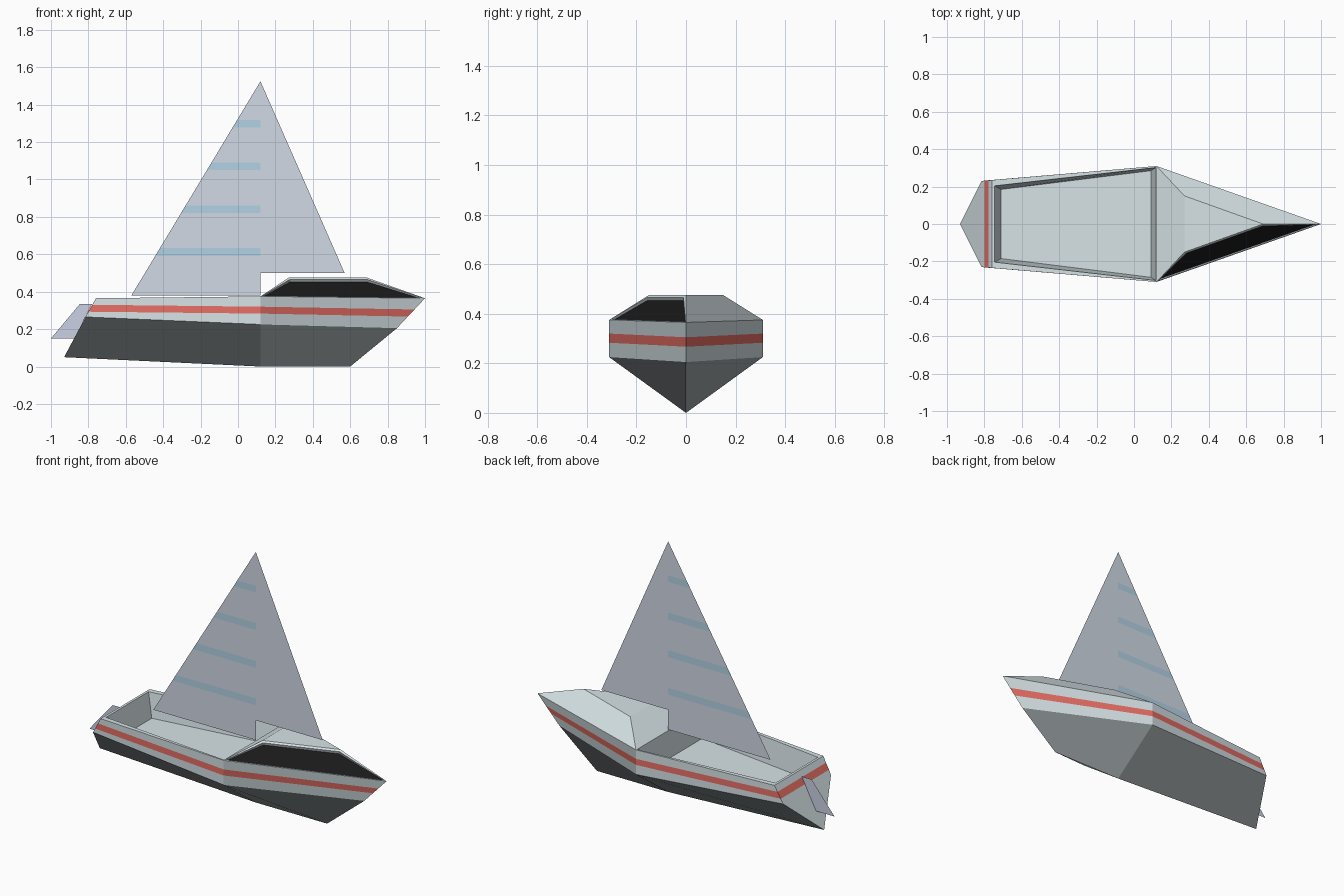
import bpy, bmesh

if "Cube" in bpy.data.objects:
    bpy.data.objects.remove(bpy.data.objects["Cube"])


def material(name, r, g, b):
    m = bpy.data.materials.new(name)
    m.diffuse_color = (r, g, b, 1)
    m.use_nodes = True
    m.node_tree.nodes["Principled BSDF"].inputs["Base Color"].default_value = m.diffuse_color
    return m


PALE = material("pale_paint", 0.68, 0.77, 0.80)
DARK = material("dark_paint", 0.36, 0.40, 0.41)
RED = material("red_paint", 0.80, 0.16, 0.13)
BLACK = material("window_black", 0.01, 0.01, 0.01)
FRAME = material("window_frame", 0.25, 0.28, 0.29)
CLOTH = material("sail_cloth", 0.64, 0.70, 0.79)
BLUE = material("sail_blue", 0.45, 0.65, 0.78)
FIN = material("rudder_paint", 0.60, 0.64, 0.78)


def finish(name, bm, *mats, normals=True):
    bmesh.ops.remove_doubles(bm, verts=bm.verts[:], dist=1e-5)
    if normals:
        bmesh.ops.recalc_face_normals(bm, faces=bm.faces[:])
    me = bpy.data.meshes.new(name)
    bm.to_mesh(me)
    bm.free()
    for m in mats:
        me.materials.append(m)
    ob = bpy.data.objects.new(name, me)
    bpy.context.collection.objects.link(ob)
    return ob


def loft(bm, rings):
    vs = [[bm.verts.new(p) for p in r] for r in rings]
    n = len(rings[0])
    for a, b in zip(vs, vs[1:]):
        for i in range(n):
            j = (i + 1) % n
            bm.faces.new((a[i], b[i], b[j], a[j]))
    return vs


def hull_ring(stern, mid, bow):
    sx, sy, sz = stern
    my, mz = mid
    return [(sx, -sy, sz), (0.12, -my, mz), (bow[0], 0, bow[1]),
            (0.12, my, mz), (sx, sy, sz)]


# Hull: horizontal outlines from gunwale down to chine, then the keel line
gunwale = hull_ring((-0.76, 0.235, 0.365), (0.31, 0.375), (1.0, 0.365))
stripe_top = hull_ring((-0.779, 0.233, 0.33), (0.31, 0.32), (0.944, 0.305))
stripe_low = hull_ring((-0.80, 0.232, 0.293), (0.31, 0.283), (0.908, 0.267))
chine = hull_ring((-0.815, 0.23, 0.265), (0.31, 0.225), (0.85, 0.205))
for name, a, b, mat in (("upper_hull", gunwale, stripe_top, PALE),
                        ("hull_stripe", stripe_top, stripe_low, RED),
                        ("middle_hull", stripe_low, chine, PALE)):
    bm = bmesh.new()
    loft(bm, [a, b])
    finish(name, bm, mat)

# Bottom of the hull, with the lower transom kept pale
bm = bmesh.new()
c = [bm.verts.new(p) for p in chine]
k_stern, k_mid, k_bow = [bm.verts.new(p) for p in
                         ((-0.93, 0, 0.05), (0.12, 0, 0), (0.6, 0, 0))]
for f in ((c[0], k_stern, k_mid, c[1]), (c[1], k_mid, k_bow, c[2]),
          (c[2], k_bow, k_mid, c[3]), (c[3], k_mid, k_stern, c[4])):
    bm.faces.new(f)
bm.faces.new((c[4], k_stern, c[0])).material_index = 1
finish("lower_hull", bm, DARK, PALE)


# Cockpit: rim, sloped walls and floor
def cockpit_ring(sx, sy, sz, mx, my, mz):
    return [(sx, -sy, sz), (mx, -my, mz), (mx, my, mz), (sx, sy, sz)]


bm = bmesh.new()
rings = loft(bm, [cockpit_ring(-0.76, 0.235, 0.365, 0.12, 0.31, 0.375),
                  cockpit_ring(-0.745, 0.204, 0.365, 0.118, 0.302, 0.375),
                  cockpit_ring(-0.71, 0.185, 0.22, 0.09, 0.285, 0.225)])
bm.faces.new(rings[-1])
finish("cockpit", bm, PALE)

# Cabin: sloped rear, flat roof, two sides; recessed window on the -y side only
bm = bmesh.new()
base_n, base_p, tip, roof_n, roof_p, roof_tip = [bm.verts.new(p) for p in (
    (0.12, -0.31, 0.375), (0.12, 0.31, 0.375), (1.0, 0, 0.365),
    (0.27, -0.15, 0.475), (0.27, 0.15, 0.475), (0.69, 0, 0.475))]
bm.faces.new((base_n, roof_n, roof_p, base_p))
bm.faces.new((roof_n, roof_tip, roof_p))
bm.faces.new((base_p, roof_p, roof_tip, tip))
window = bm.faces.new((base_n, tip, roof_tip, roof_n))
bm.normal_update()
bmesh.ops.inset_individual(bm, faces=[window], thickness=0.014)
window.material_index = 1
bmesh.ops.inset_individual(bm, faces=[window], thickness=0.010, depth=-0.008)
window.material_index = 2
finish("cabin", bm, PALE, FRAME, BLACK, normals=False)


# Flat sheets in the centre plane
def sheet(name, points, mat):
    bm = bmesh.new()
    bm.faces.new([bm.verts.new((x, 0, z)) for x, z in points])
    return finish(name, bm, mat, normals=False)


# Mainsail: bands between successive heights, alternately plain and blue
def leech(z):
    return 0.12 - 0.69 * (1.525 - z) / 1.145


levels = [0.38, 0.592, 0.633, 0.82, 0.862, 1.05, 1.092, 1.278, 1.318, 1.525]
bm = bmesh.new()
for i, (z0, z1) in enumerate(zip(levels, levels[1:])):
    pts = [(0.12, z0), (0.12, z1), (leech(z1), z1), (leech(z0), z0)]
    if z1 == levels[-1]:
        pts.pop(2)
    f = bm.faces.new([bm.verts.new((x, 0, z)) for x, z in pts])
    f.material_index = i % 2
finish("mainsail", bm, CLOTH, BLUE, normals=False)

sheet("jib_sail", [(0.12, 0.5), (0.57, 0.5), (0.12, 1.525)], CLOTH)
sheet("rudder", [(-1.0, 0.15), (-0.875, 0.15), (-0.78, 0.335), (-0.845, 0.335)], FIN)
